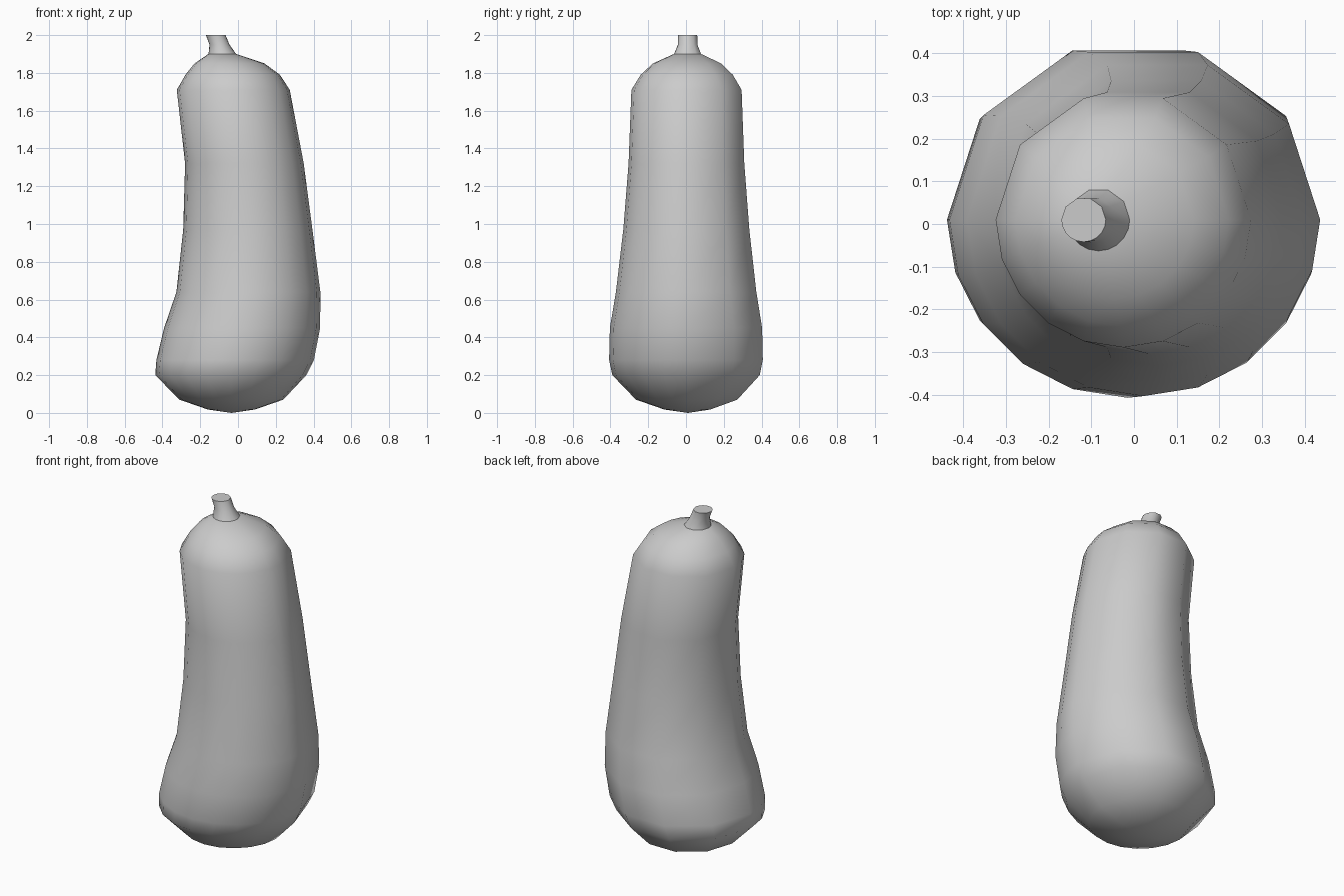
import bpy, bmesh
from math import radians, cos, sin

if "Cube" in bpy.data.objects:
    bpy.data.objects.remove(bpy.data.objects["Cube"])

# The back half has broad facets, the front half finer ones
ANGLES = [0, 36, 72, 108, 144] + list(range(180, 360, 18))
CY = 0.01


def loft(name, rings, tip_bottom=None, sharp_angle=60):
    """Skin horizontal rings given as (centre x, z, radius)."""
    bm = bmesh.new()
    loops = [[bm.verts.new((cx + r * cos(radians(a)), CY + r * sin(radians(a)), z))
              for a in ANGLES] for cx, z, r in rings]
    n = len(ANGLES)
    for lo, hi in zip(loops, loops[1:]):
        for i in range(n):
            j = (i + 1) % n
            bm.faces.new((lo[i], lo[j], hi[j], hi[i]))
    if tip_bottom:
        tip = bm.verts.new(tip_bottom)
        for i in range(n):
            bm.faces.new((tip, loops[0][(i + 1) % n], loops[0][i]))
    else:
        bm.faces.new(loops[0][::-1])
    bm.faces.new(loops[-1])
    bmesh.ops.recalc_face_normals(bm, faces=bm.faces[:])
    mesh = bpy.data.meshes.new(name)
    bm.to_mesh(mesh)
    bm.free()
    ob = bpy.data.objects.new(name, mesh)
    bpy.context.collection.objects.link(ob)
    bpy.ops.object.select_all(action='DESELECT')
    ob.select_set(True)
    bpy.context.view_layer.objects.active = ob
    bpy.ops.object.shade_smooth_by_angle(angle=radians(sharp_angle))
    return ob


# Curved vegetable body
loft("body", [
    (-0.035, 0.018, 0.125),
    (-0.035, 0.07, 0.275),
    (-0.038, 0.20, 0.40),
    (-0.015, 0.28, 0.417),
    (0.022, 0.45, 0.413),
    (0.055, 0.64, 0.381),
    (0.052, 0.97, 0.342),
    (0.034, 1.32, 0.314),
    (-0.025, 1.71, 0.299),
    (-0.028, 1.79, 0.25),
    (-0.045, 1.85, 0.185),
    (-0.083, 1.90, 0.074),
], tip_bottom=(-0.035, CY, 0.0))

# Short leaning stem
loft("stem", [
    (-0.083, 1.90, 0.073),
    (-0.098, 1.95, 0.053),
    (-0.118, 2.00, 0.052),
], sharp_angle=40)
